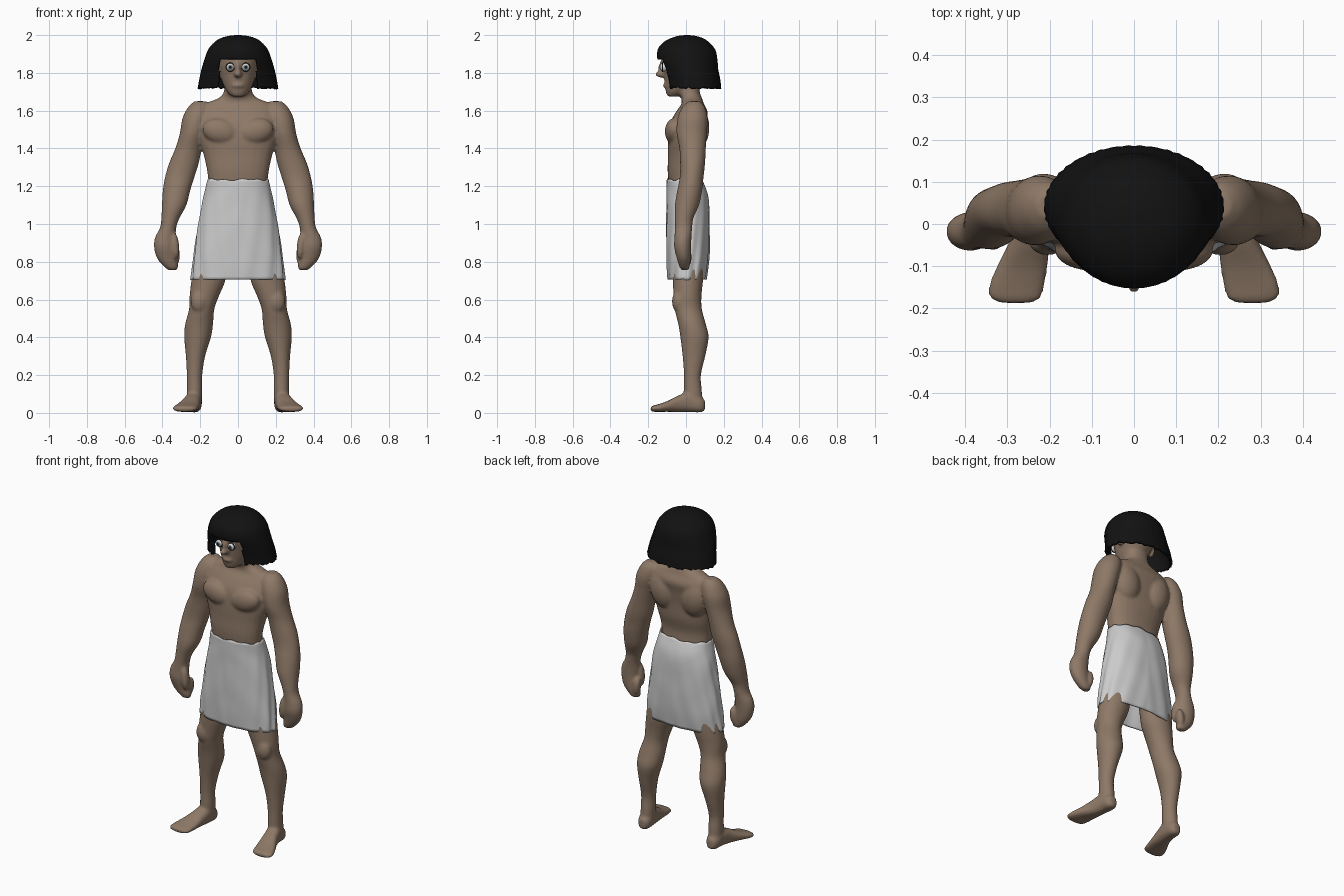
import bpy, bmesh, math, random
from mathutils import Matrix, Vector

random.seed(4)
cube = bpy.data.objects.get("Cube")
if cube:
    bpy.data.objects.remove(cube, do_unlink=True)


def material(name, r, g, b):
    m = bpy.data.materials.new(name)
    m.use_nodes = True
    m.diffuse_color = (r, g, b, 1)
    bsdf = m.node_tree.nodes["Principled BSDF"]
    bsdf.inputs["Base Color"].default_value = (r, g, b, 1)
    bsdf.inputs["Roughness"].default_value = 0.8
    return m


SKIN = material("tan skin", 0.27, 0.19, 0.135)
LINEN = material("pale linen", 0.6, 0.6, 0.6)
HAIR = material("black hair", 0.006, 0.006, 0.006)
EYE_WHITE = material("eye white", 0.7, 0.7, 0.7)
IRIS = material("grey iris", 0.16, 0.19, 0.22)


def finish(name, bm, *mats):
    bmesh.ops.recalc_face_normals(bm, faces=bm.faces)
    mesh = bpy.data.meshes.new(name)
    bm.to_mesh(mesh)
    bm.free()
    obj = bpy.data.objects.new(name, mesh)
    bpy.context.collection.objects.link(obj)
    for m in mats:
        mesh.materials.append(m)
    return obj


def shade(obj, angle=40):
    bpy.ops.object.select_all(action='DESELECT')
    obj.select_set(True)
    bpy.context.view_layer.objects.active = obj
    bpy.ops.object.shade_smooth_by_angle(angle=math.radians(angle))


def refine(rings, steps):
    """Catmull-Rom interpolation between rings."""
    out = []
    for i in range(len(rings) - 1):
        quad = [rings[max(i - 1, 0)], rings[i], rings[i + 1], rings[min(i + 2, len(rings) - 1)]]
        for k in range(steps):
            t = k / steps
            out.append([b + 0.5 * t * (c - a + t * (2*a - 5*b + 4*c - d + t * (3*(b - c) + d - a)))
                        for a, b, c, d in zip(*quad)])
    return out + [list(rings[-1])]


def loft(bm, rings, side=1, axis='z', power=2, n=28, steps=4, caps=(True, True), warp=None):
    """Rings are (position on axis, centre x, other centre, radius x, other radius)."""
    loops = []
    rows = refine(rings, steps)
    for j, (t, cx, cy, rx, ry) in enumerate(rows):
        loop = []
        for i in range(n):
            a = math.tau * i / n
            c, s = math.cos(a), math.sin(a)
            f = (abs(c) ** power + abs(s) ** power) ** (-1 / power)
            f *= warp(a, j / (len(rows) - 1)) if warp else 1
            u, v = side * (cx + rx * f * c), cy + ry * f * s
            loop.append(bm.verts.new((u, v, t) if axis == 'z' else (u, t, v)))
        loops.append(loop)
    for lo, hi in zip(loops, loops[1:]):
        for i in range(n):
            k = (i + 1) % n
            bm.faces.new((lo[i], lo[k], hi[k], hi[i]))
    for cap, loop in zip(caps, (loops[0], loops[-1])):
        if cap:
            bm.faces.new(loop)
    return loops


def blob(bm, centre, radii, tilt=0):
    m = Matrix.Translation(centre) @ Matrix.Rotation(tilt, 4, 'Y') @ Matrix.Diagonal((*radii, 1))
    bmesh.ops.create_uvsphere(bm, u_segments=24, v_segments=16, radius=1, matrix=m)


# Body: overlapping forms fused into one smooth skin
bm = bmesh.new()
loft(bm, [(.95, 0, .01, .13, .07), (1.1, 0, .01, .15, .08), (1.2, 0, -.006, .155, .083),
          (1.28, 0, -.012, .163, .085), (1.36, 0, -.003, .18, .092), (1.45, 0, 0, .205, .095),
          (1.53, 0, .01, .215, .095), (1.59, 0, .03, .21, .085), (1.635, 0, .035, .18, .06),
          (1.665, 0, .03, .105, .055), (1.7, 0, .015, .075, .058), (1.78, 0, .01, .068, .06)], power=2.3)
# Head, nose and lips
loft(bm, [(1.675, 0, -.072, .03, .025), (1.7, 0, -.045, .058, .062), (1.75, 0, -.02, .083, .093),
          (1.8, 0, -.005, .099, .115), (1.85, 0, 0, .108, .13), (1.9, 0, .01, .108, .135),
          (1.95, 0, .01, .088, .105), (1.975, 0, .01, .05, .06)])
blob(bm, (0, -.128, 1.793), (.021, .036, .018))
blob(bm, (0, -.125, 1.825), (.014, .022, .04))
blob(bm, (0, -.106, 1.733), (.034, .016, .011))
for s in (1, -1):
    # Ears, chest, back and knee muscles
    blob(bm, (s * .11, .015, 1.81), (.016, .028, .04))
    blob(bm, (s * .092, -.062, 1.49), (.098, .05, .068), s * -.25)
    blob(bm, (s * .105, .052, 1.51), (.09, .072, .12), s * .15)
    blob(bm, (s * .205, -.04, .59), (.045, .034, .06))
    # Arm down to the curled hand
    loft(bm, [(1.65, .2, .045, .03, .03), (1.62, .205, .04, .058, .06), (1.56, .222, .035, .072, .08),
              (1.48, .24, .03, .068, .08), (1.4, .262, .035, .07, .07), (1.32, .287, .035, .079, .066),
              (1.25, .308, .03, .078, .063), (1.18, .325, .02, .073, .066), (1.1, .338, .005, .065, .064),
              (1.03, .358, -.01, .048, .049), (.98, .37, -.013, .043, .046), (.93, .384, -.016, .055, .045),
              (.88, .388, -.018, .057, .045), (.82, .378, -.012, .052, .037),
              (.775, .355, -.008, .038, .028), (.755, .345, -.005, .022, .018)], s)
    # Thumb and folded fingertips
    blob(bm, (s * .333, -.035, .885), (.022, .028, .07), s * .1)
    blob(bm, (s * .33, .005, .825), (.022, .026, .055), s * -.1)
    # Leg
    loft(bm, [(.98, .1, .01, .08, .075), (.8, .14, .01, .088, .082), (.7, .157, .01, .09, .08),
              (.62, .178, .008, .078, .074), (.55, .192, .012, .067, .072), (.47, .206, .032, .074, .073),
              (.4, .214, .045, .071, .075), (.3, .225, .042, .051, .06), (.2, .23, .034, .041, .045),
              (.12, .23, .036, .041, .048), (.05, .232, .038, .04, .05)], s)
    # Foot turned slightly outward
    loft(bm, [(.1, .232, .04, .02, .028), (.075, .232, .045, .038, .042), (.02, .235, .058, .043, .054),
              (-.04, .247, .048, .048, .044), (-.1, .265, .034, .06, .028), (-.15, .279, .025, .066, .02),
              (-.178, .281, .022, .058, .015), (-.188, .28, .02, .03, .009)], s, 'y', 2.5)
body = finish("body", bm, SKIN)
remesh = body.modifiers.new("fuse", 'REMESH')
remesh.mode = 'VOXEL'
remesh.voxel_size = 0.008
remesh.use_smooth_shade = True
soft = body.modifiers.new("soften", 'SMOOTH')
soft.factor = 0.5
soft.iterations = 5


# Wrapped skirt with folds fanning away from the front
def folds(a, t):
    phi = abs((a + math.pi / 2 + math.pi) % math.tau - math.pi)
    return 1 + (1 - t) * .02 * math.sin(13 * phi - 7 * t) + .006 * math.sin(5 * phi + 16 * t)


bm = bmesh.new()
loops = loft(bm, [(.705, 0, .006, .247, .102), (.8, 0, .009, .238, .112), (.9, 0, .01, .225, .115),
                  (1.0, 0, .01, .21, .115), (1.1, 0, .01, .192, .113), (1.17, 0, .005, .176, .107),
                  (1.235, 0, -.008, .163, .094)], power=2.3, n=112, caps=(False, False), warp=folds)
for i, v in enumerate(loops[-1]):
    v.co.z += .006 * math.sin(i * .45) * math.sin(i * .17)
skirt = finish("skirt", bm, LINEN)
thick = skirt.modifiers.new("cloth", 'SOLIDIFY')
thick.thickness = 0.007
thick.offset = -1
shade(skirt, 60)

# Bobbed hair: strand-ridged shell with a face opening under the fringe
bm = bmesh.new()
loops = loft(bm, [(1.72, 0, .04, .213, .146), (1.77, 0, .033, .204, .147), (1.82, 0, .02, .193, .15),
                  (1.87, 0, .008, .178, .158), (1.92, 0, .003, .16, .153), (1.955, 0, .001, .133, .128),
                  (1.98, 0, .004, .1, .093), (1.995, 0, .005, .055, .05), (2.0, 0, .005, .012, .012)],
             n=96, caps=(False, True),
             warp=lambda a, t: 1 + (1 - t) * .012 * math.sin(48 * a + .8) * math.sin(7 * a))
for v in loops[0]:
    v.co.z += random.uniform(-.006, .008)
opening = [f for f in bm.faces if f.calc_center_median().y < 0
           and f.calc_center_median().z < 1.872 and abs(f.calc_center_median().x) < .103]
bmesh.ops.delete(bm, geom=opening, context='FACES')
hair = finish("hair", bm, HAIR)
thick = hair.modifiers.new("hair thickness", 'SOLIDIFY')
thick.thickness = 0.014
thick.offset = -1
shade(hair, 50)

# Eyes with iris and pupil by angle from the gaze, ringed by dark lids
for s, label in ((1, "left"), (-1, "right")):
    bm = bmesh.new()
    centre = Vector((s * .041, -.117, 1.83))
    turn = Matrix.Translation(centre) @ Matrix.Rotation(math.pi / 2, 4, 'X')
    bmesh.ops.create_uvsphere(bm, u_segments=24, v_segments=20, radius=.022, matrix=turn)
    for f in bm.faces:
        gaze = -(f.calc_center_median() - centre).normalized().y
        f.material_index = 2 if gaze > .95 else 1 if gaze > .85 else 0
    shade(finish(label + "_eye", bm, EYE_WHITE, IRIS, HAIR))
    bpy.ops.mesh.primitive_torus_add(location=centre + Vector((0, -.007, 0)), rotation=(math.pi / 2, 0, 0),
                                     major_radius=.022, minor_radius=.0025,
                                     major_segments=28, minor_segments=8)
    lid = bpy.context.object
    lid.name = label + "_eyelid_line"
    lid.data.materials.append(HAIR)
    shade(lid)
